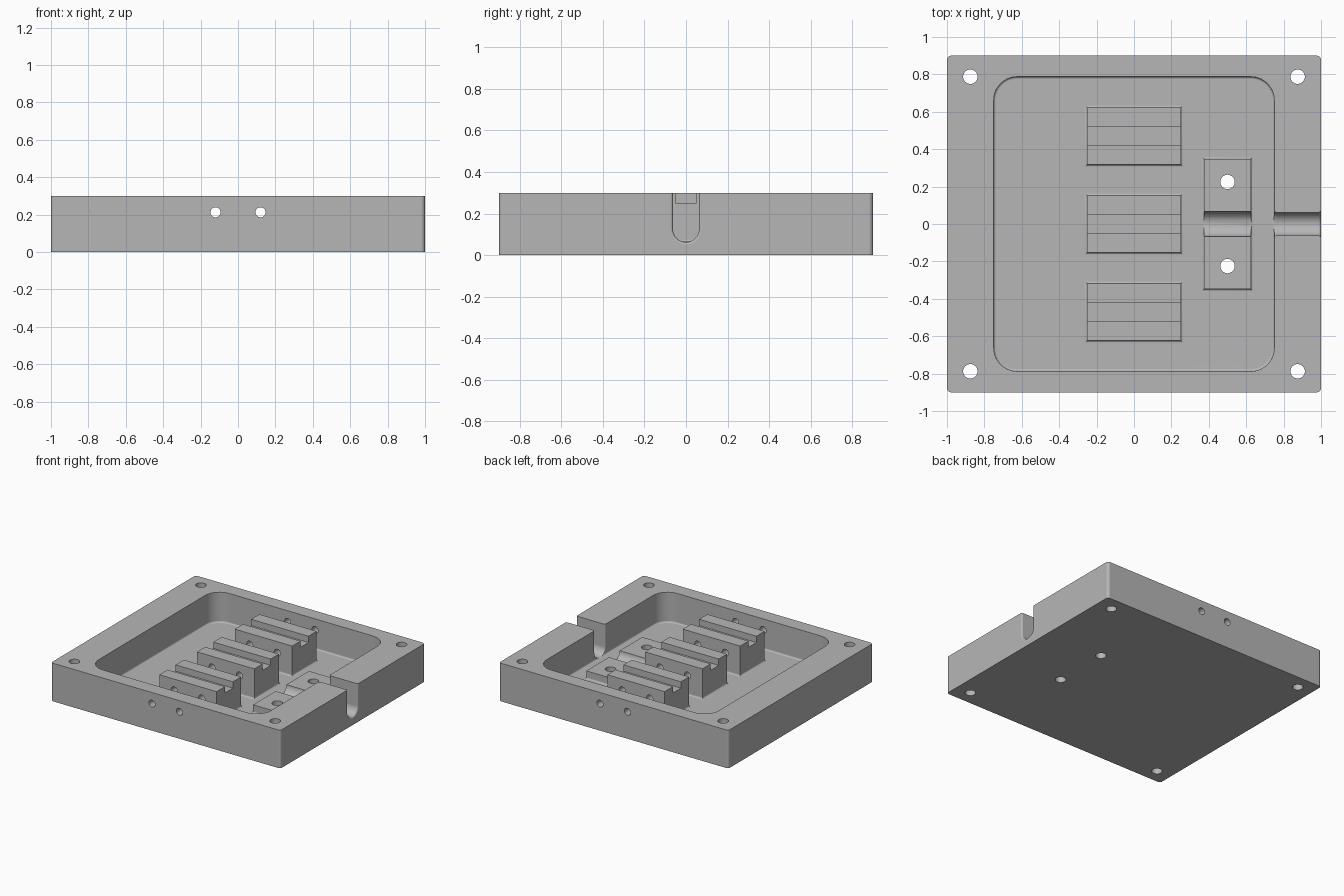
import bpy, bmesh
from math import sin, cos, pi, sqrt

cube = bpy.data.objects.get("Cube")
if cube:
    bpy.data.objects.remove(cube, do_unlink=True)

HEIGHT, FLOOR, FILLET = 0.3, 0.0625, 0.0125
CLAMP_TOP = 0.125

grey = bpy.data.materials.new("machined_grey")
grey.use_nodes = True
colour = (0.47, 0.47, 0.47, 1)
grey.diffuse_color = colour
grey.node_tree.nodes["Principled BSDF"].inputs["Base Color"].default_value = colour


def loft(name, sections):
    """Skin a stack of matching closed loops and cap both ends."""
    bm = bmesh.new()
    rings = [[bm.verts.new(p) for p in s] for s in sections]
    for a, b in zip(rings, rings[1:]):
        n = len(a)
        for i in range(n):
            j = (i + 1) % n
            bm.faces.new((a[i], a[j], b[j], b[i]))
    bm.faces.new(rings[0])
    bm.faces.new(rings[-1])
    bmesh.ops.recalc_face_normals(bm, faces=bm.faces)
    mesh = bpy.data.meshes.new(name)
    bm.to_mesh(mesh)
    bm.free()
    mesh.materials.append(grey)
    ob = bpy.data.objects.new(name, mesh)
    bpy.context.collection.objects.link(ob)
    return ob


def rect(cx, cy, hx, hy, z, r=0, steps=8):
    """Rectangle loop, with rounded corners if r is set."""
    pts = []
    for k, (sx, sy) in enumerate(((1, 1), (-1, 1), (-1, -1), (1, -1))):
        if not r:
            pts.append((cx + sx * hx, cy + sy * hy, z))
            continue
        for i in range(steps + 1):
            a = (k + i / steps) * pi / 2
            pts.append((cx + sx * (hx - r) + r * cos(a),
                        cy + sy * (hy - r) + r * sin(a), z))
    return pts


def cove(steps=5):
    """Offset from the wall and height of each step of the floor fillet."""
    for i in range(steps + 1):
        a = i / steps * pi / 2
        yield FILLET * (1 - sin(a)), FLOOR + FILLET * (1 - cos(a))


def coved_block(name, cx, cy, hx, hy, top):
    rings = [rect(cx, cy, hx + FILLET, hy + FILLET, FLOOR / 2)]
    rings += [rect(cx, cy, hx + o, hy + o, z) for o, z in cove()]
    return loft(name, rings + [rect(cx, cy, hx, hy, top)])


def u_section(x, r, bottom, flare=0, drop=0):
    """U-shaped loop across x, open well above the body."""
    w, mid = r + flare, CLAMP_TOP
    pts = [(x, w, 0.4)]
    for i in range(17):
        a = i / 16 * pi
        pts.append((x, w * cos(a), mid - (mid - bottom + drop) * sin(a)))
    return pts + [(x, -w, 0.4)]


def rod(name, loc, r, length, along_y=False):
    bpy.ops.mesh.primitive_cylinder_add(
        vertices=32, radius=r, depth=length, location=loc,
        rotation=(pi / 2 if along_y else 0, 0, 0))
    ob = bpy.context.object
    ob.name = name
    ob.data.materials.append(grey)
    return ob


def combine(body, tool, operation):
    mod = body.modifiers.new(tool.name, 'BOOLEAN')
    mod.operation, mod.object, mod.solver = operation, tool, 'EXACT'
    bpy.ops.object.select_all(action='DESELECT')
    body.select_set(True)
    bpy.context.view_layer.objects.active = body
    bpy.ops.object.modifier_apply(modifier=mod.name)
    bpy.data.objects.remove(tool, do_unlink=True)


# Outer slab
body = loft("tray_body", [rect(0, 0, 1, 0.9, z, 0.022) for z in (0, HEIGHT)])

# Pocket with rounded corners and a filleted floor
rings = [rect(0, 0, 0.75 - o, 0.7875 - o, z, 0.125 - o) for o, z in cove()]
rings.append(rect(0, 0, 0.75, 0.7875, 0.4, 0.125))
combine(body, loft("pocket_cutter", rings), 'DIFFERENCE')

# Cable slot through the left wall, eased at both ends
R, SLOT_BOTTOM = 0.0625, FLOOR + 0.0005
ease = [(d, FILLET - sqrt(FILLET ** 2 - (FILLET - d) ** 2))
        for d in (FILLET * (1 - cos(i * pi / 10)) for i in range(6))]
slot = [u_section(0.7, R, SLOT_BOTTOM, FILLET)]
slot += [u_section(0.75 + d, R, SLOT_BOTTOM, o) for d, o in ease]
slot += [u_section(1 - d, R, SLOT_BOTTOM, o, o) for d, o in reversed(ease)]
slot.append(u_section(1.05, R, SLOT_BOTTOM, FILLET, FILLET))
combine(body, loft("slot_cutter", slot), 'DIFFERENCE')

# Three grooved support blocks
for cy in (-0.47, 0, 0.47):
    block = coved_block("support_block", 0, cy, 0.25, 0.153, HEIGHT)
    groove = loft("groove_cutter", [rect(0, cy, 0.4, 0.05, z) for z in (0.25, 0.4)])
    combine(block, groove, 'DIFFERENCE')
    combine(body, block, 'UNION')

# Low clamp block with a round channel
clamp = coved_block("clamp_block", 0.5, 0, 0.125, 0.348, CLAMP_TOP)
channel = loft("channel_cutter", [u_section(x, 0.067, FLOOR + 0.002) for x in (0.3, 0.7)])
combine(clamp, channel, 'DIFFERENCE')
combine(body, clamp, 'UNION')

# Corner and clamp screw holes
spots = [(x, y) for x in (-0.875, 0.875) for y in (-0.7875, 0.7875)]
spots += [(0.5, -0.225), (0.5, 0.225)]
for x, y in spots:
    combine(body, rod("screw_hole_cutter", (x, y, 0.2), 0.0385, 1), 'DIFFERENCE')

# Long holes bored from front to back
for x in (-0.12, 0.12):
    combine(body, rod("bore_cutter", (x, 0, 0.2125), 0.027, 2.4, True), 'DIFFERENCE')

# Smooth the fillets, keep machined edges sharp
bpy.ops.object.select_all(action='DESELECT')
body.select_set(True)
bpy.context.view_layer.objects.active = body
bpy.ops.object.shade_smooth_by_angle(angle=pi / 6)
weighted = body.modifiers.new("even_normals", 'WEIGHTED_NORMAL')
weighted.keep_sharp = True
